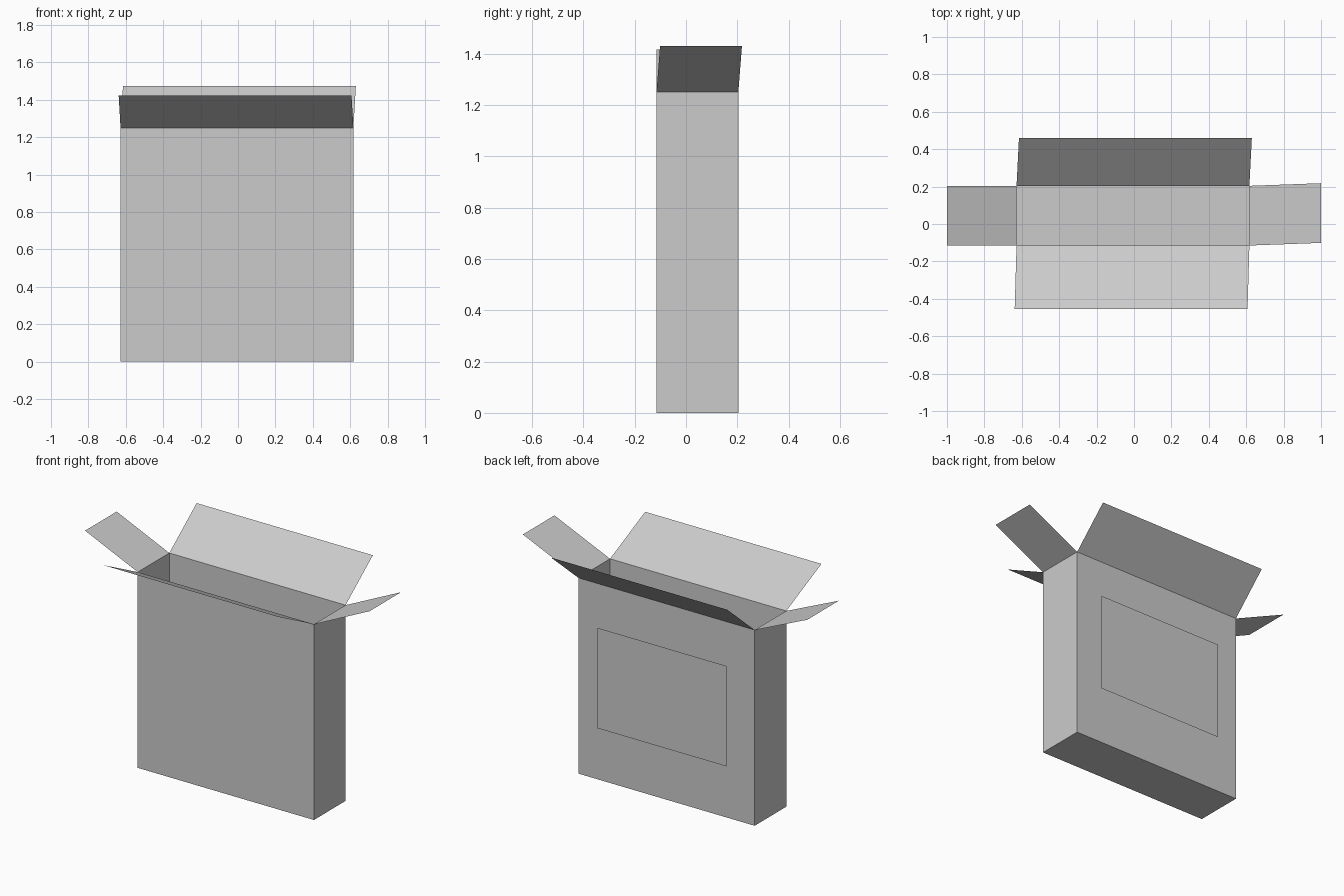
import bpy, bmesh

if "Cube" in bpy.data.objects:
    bpy.data.objects.remove(bpy.data.objects["Cube"])

X0, X1 = -0.628, 0.617
Y0, Y1 = -0.115, 0.204
H = 1.25


def sheet(name, points):
    """Single flat card panel from its corner points."""
    bm = bmesh.new()
    bm.faces.new([bm.verts.new(p) for p in points])
    me = bpy.data.meshes.new(name)
    bm.to_mesh(me)
    bm.free()
    ob = bpy.data.objects.new(name, me)
    bpy.context.collection.objects.link(ob)
    return ob


def flap(name, a, b, offset):
    """Card flap hinged on rim edge a-b, leaning out by offset."""
    p, q = (*a, H), (*b, H)
    tip = [tuple(c + d for c, d in zip(v, offset)) for v in (q, p)]
    return sheet(name, [p, q, *tip])


# Open-topped carton: a floor raised into four thin walls
bm = bmesh.new()
bmesh.ops.create_cube(bm, size=1)
for v in bm.verts:
    v.co = (X1 if v.co.x > 0 else X0, Y1 if v.co.y > 0 else Y0, H if v.co.z > 0 else 0)
bm.normal_update()
bmesh.ops.delete(bm, geom=[f for f in bm.faces if f.normal.z > 0.5], context='FACES_ONLY')
me = bpy.data.meshes.new("carton_body")
bm.to_mesh(me)
bm.free()
bpy.context.collection.objects.link(bpy.data.objects.new("carton_body", me))

# Four open flaps, each skewed a little
flap("front_flap", (X0, Y0), (X1, Y0), (-0.01, -0.34, 0.173))
flap("back_flap", (X1, Y1), (X0, Y1), (0.013, 0.257, 0.224))
flap("right_flap", (X1, Y0), (X1, Y1), (0.383, 0.014, 0.18))
flap("left_flap", (X0, Y1), (X0, Y0), (-0.372, 0.0, 0.165))

# Blank label panel standing just off the back wall
LX, LY = 0.456, Y1 + 0.037
sheet("back_label", [(LX, LY, 0.347), (-LX, LY, 0.347), (-LX, LY, 0.988), (LX, LY, 0.988)])
